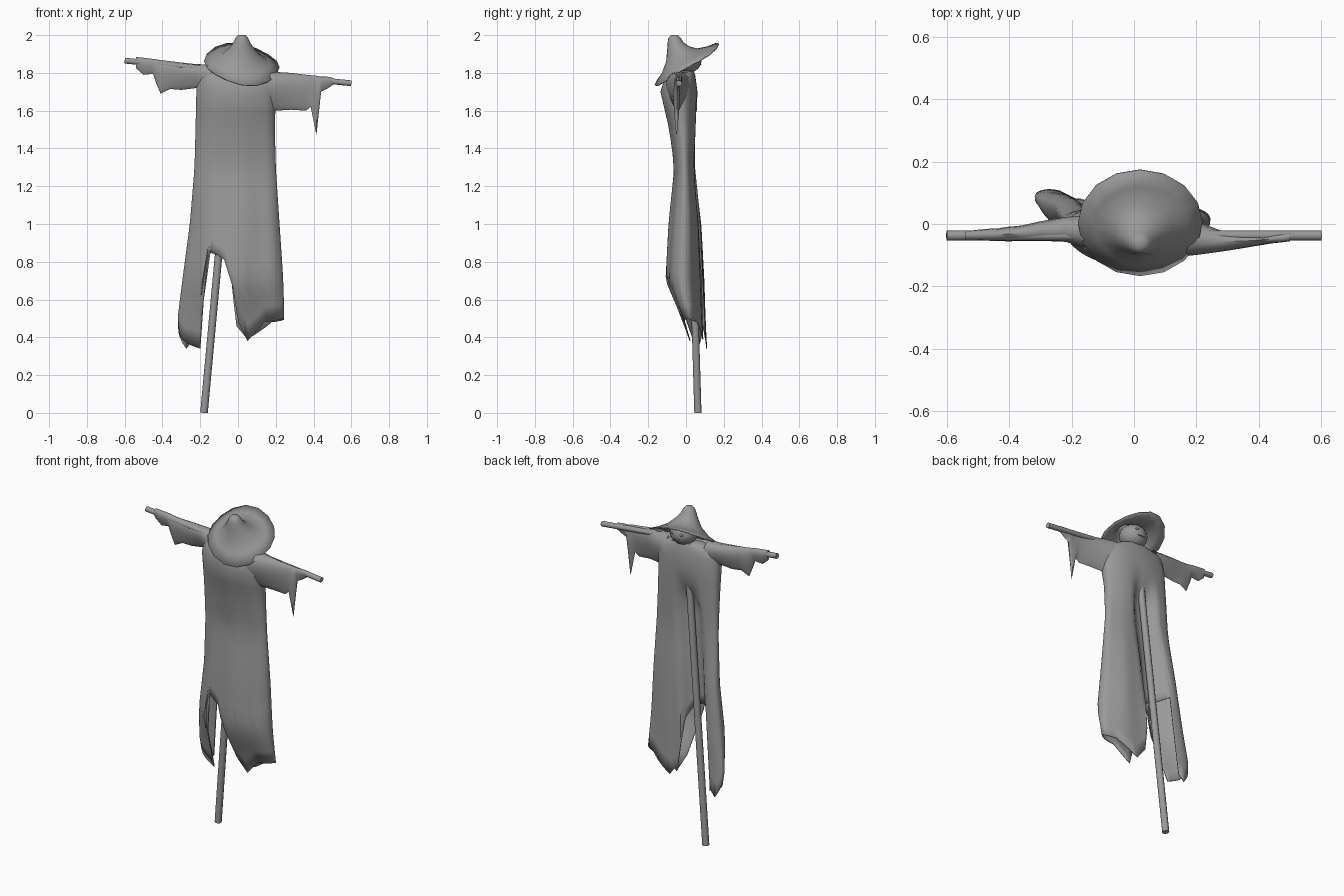
import bpy, bmesh, math
from mathutils import Vector

cube = bpy.data.objects.get("Cube")
if cube:
    bpy.data.objects.remove(cube)

grey = bpy.data.materials.new("plain grey")
grey.use_nodes = True
COLOUR = (0.32, 0.32, 0.32, 1)
grey.diffuse_color = COLOUR
grey.node_tree.nodes["Principled BSDF"].inputs["Base Color"].default_value = COLOUR


def finish(name, bm, angle=40, thickness=0):
    bmesh.ops.recalc_face_normals(bm, faces=bm.faces)
    mesh = bpy.data.meshes.new(name)
    bm.to_mesh(mesh)
    bm.free()
    mesh.materials.append(grey)
    ob = bpy.data.objects.new(name, mesh)
    bpy.context.collection.objects.link(ob)
    bpy.ops.object.select_all(action='DESELECT')
    ob.select_set(True)
    bpy.context.view_layer.objects.active = ob
    bpy.ops.object.shade_smooth_by_angle(angle=math.radians(angle))
    if thickness:
        mod = ob.modifiers.new("cloth thickness", 'SOLIDIFY')
        mod.thickness = thickness
        mod.offset = -1


def loft(name, rings, cap_start=False, cap_end=False, **kw):
    """Skin closed rings of points one after another."""
    bm = bmesh.new()
    rows = [[bm.verts.new(p) for p in ring] for ring in rings]
    n = len(rows[0])
    for a, b in zip(rows, rows[1:]):
        for i in range(n):
            j = (i + 1) % n
            bm.faces.new((a[i], a[j], b[j], b[i]))
    if cap_start:
        bm.faces.new(rows[0])
    if cap_end:
        bm.faces.new(rows[-1])
    finish(name, bm, **kw)


def pole(name, start, end, radius, sides=10):
    turn = (end - start).to_track_quat('Z', 'Y')
    angles = [2 * math.pi * i / sides for i in range(sides)]
    circle = [turn @ Vector((radius * math.cos(a), radius * math.sin(a), 0)) for a in angles]
    loft(name, [[p + c for c in circle] for p in (start, end)], True, True)


def sample(table, key):
    """Linear lookup in a table sorted by its first column."""
    if key <= table[0][0]:
        return table[0][1:]
    for lo, hi in zip(table, table[1:]):
        if key <= hi[0]:
            f = (key - lo[0]) / (hi[0] - lo[0])
            return [a + f * (b - a) for a, b in zip(lo[1:], hi[1:])]
    return table[-1][1:]


# Wooden frame
POST_FOOT, POST_TOP = Vector((-0.18, 0.063, 0)), Vector((-0.03, 0.015, 1.62))
pole("post", POST_FOOT, POST_TOP, 0.02)
pole("crossbar", Vector((-0.6, -0.037, 1.865)), Vector((0.6, -0.037, 1.745)), 0.016)

# Robe: height, right x, left x, front y, back y, backward sweep of right and left sides
SECTIONS = [
    (0.34, -0.31, 0.24, 0.035, 0.10, 0.035, -0.03),
    (0.5, -0.32, 0.245, -0.02, 0.09, 0.05, -0.02),
    (0.7, -0.295, 0.24, -0.105, 0.085, 0.07, -0.01),
    (1.0, -0.255, 0.22, -0.09, 0.07, 0.06, 0.0),
    (1.3, -0.23, 0.20, -0.06, 0.045, 0.025, 0.0),
    (1.5, -0.225, 0.195, -0.088, 0.055, 0.02, 0.0),
    (1.7, -0.22, 0.20, -0.135, 0.06, 0.02, 0.0),
    (1.78, -0.20, 0.19, -0.11, 0.05, 0.01, 0.0),
    (1.815, -0.10, 0.11, -0.07, 0.04, 0.0, 0.0),
]
# Ragged hem: angle from the front, height
HEM = [(-29, 0.86), (-11, 0.81), (0, 0.67), (8, 0.48), (18, 0.38), (39, 0.48), (80, 0.5),
       (130, 0.48), (162, 0.39), (174, 0.46), (183, 0.75), (190, 0.82), (223, 0.87),
       (227, 0.38), (240, 0.34), (270, 0.44), (300, 0.37), (323, 0.34), (331, 0.86)]


def robe_point(degrees, z):
    x0, x1, y0, y1, right_sweep, left_sweep = sample(SECTIONS, z)
    a = math.radians(degrees)
    s, c = math.sin(a), math.cos(a)
    depth = math.copysign(abs(c) ** 0.9, c)
    fold = 1 + 0.05 * math.sin(8 * a) * min(1, (1.8 - z) * 1.5)
    x = (x0 + x1) / 2 + (x1 - x0) / 2 * s
    y = (y0 + y1) / 2 - (y1 - y0) / 2 * depth * fold
    y += s * s * (right_sweep if s < 0 else left_sweep)
    # The back is pressed into a groove that leaves the post outside
    if c < 0:
        post = POST_FOOT.lerp(POST_TOP, z / POST_TOP.z)
        groove = max(0, min(1, 1.6 - 1.6 * abs(x - post.x) / 0.09))
        groove *= max(0, min(1, (1.6 - z) * 6))
        y += groove * min(0, post.y - 0.028 - y)
    return Vector((x, y, z - 0.1 * x * max(0, min(1, (z - 1.5) * 4))))


columns = []
for lo, hi in zip(HEM, HEM[1:]):
    steps = max(1, round((hi[0] - lo[0]) / 5))
    for k in range(steps):
        f = k / steps
        columns.append((lo[0] + f * (hi[0] - lo[0]), lo[1] + f * (hi[1] - lo[1])))
NECK = [1.815, 1.8, 1.78, 1.74, 1.7, 1.6]
rings = [[robe_point(d, z) for d, hem in columns] for z in NECK]
ROWS = 14
for r in range(1, ROWS + 1):
    rings.append([robe_point(d, 1.6 + (hem - 1.6) * r / ROWS) for d, hem in columns])
loft("robe", rings, cap_start=True, angle=50, thickness=0.005)


# Sleeves: x, top z, bottom z, front y, back y
def sleeve(name, stations, sides=16):
    rings = []
    for x, top, bottom, front, back in stations:
        ring = []
        for i in range(sides):
            a = 2 * math.pi * i / sides
            width = 0.65 + 0.35 * math.cos(a)
            y = (front + back) / 2 + (back - front) / 2 * math.sin(a) * width * 1.15
            ring.append((x, y, (top + bottom) / 2 + (top - bottom) / 2 * math.cos(a)))
        rings.append(ring)
    loft(name, rings, angle=50)


sleeve("right_sleeve", [
    (-0.14, 1.845, 1.66, -0.09, 0.04), (-0.22, 1.846, 1.72, -0.065, 0.03),
    (-0.30, 1.855, 1.71, -0.06, 0.015), (-0.36, 1.862, 1.715, -0.06, 0.0),
    (-0.41, 1.868, 1.69, -0.06, -0.005), (-0.435, 1.872, 1.75, -0.058, -0.01),
    (-0.45, 1.874, 1.795, -0.058, -0.01), (-0.50, 1.88, 1.79, -0.056, -0.015),
    (-0.54, 1.884, 1.825, -0.054, -0.02)])
sleeve("left_sleeve", [
    (0.13, 1.81, 1.58, -0.12, 0.04), (0.20, 1.805, 1.60, -0.11, 0.02),
    (0.28, 1.80, 1.605, -0.095, -0.015), (0.36, 1.79, 1.60, -0.08, -0.028),
    (0.385, 1.788, 1.62, -0.075, -0.03), (0.415, 1.785, 1.47, -0.07, -0.03),
    (0.44, 1.78, 1.70, -0.065, -0.03), (0.47, 1.78, 1.715, -0.062, -0.028),
    (0.50, 1.775, 1.735, -0.058, -0.025)])


# Head, and the face turned to the back
def ball(name, centre, size, segments=20):
    bm = bmesh.new()
    bmesh.ops.create_uvsphere(bm, u_segments=segments, v_segments=segments // 2, radius=1)
    bmesh.ops.scale(bm, vec=size, verts=bm.verts)
    bmesh.ops.translate(bm, vec=centre, verts=bm.verts)
    finish(name, bm)


ball("head", (0.01, 0.005, 1.868), (0.082, 0.078, 0.07))
for side, label in ((-1, "right"), (1, "left")):
    ball(label + "_eye", (0.01 + side * 0.028, 0.074, 1.881), (0.012, 0.006, 0.007), 10)
ball("mouth", (0.01, 0.076, 1.846), (0.028, 0.005, 0.004), 10)

# Hat: centre y, radius x, radius y, height, forward tilt
HAT = [
    (0.003, 0.20, 0.17, 1.846, 0.62),
    (-0.005, 0.15, 0.125, 1.866, 0.55),
    (-0.02, 0.10, 0.085, 1.895, 0.38),
    (-0.04, 0.066, 0.06, 1.93, 0.15),
    (-0.055, 0.045, 0.042, 1.96, 0.0),
    (-0.06, 0.033, 0.033, 1.985, 0.0),
    (-0.06, 0.018, 0.018, 2.0, 0.0),
]
SIDES = 16
hat_rings = []
for cy, rx, ry, z, tilt in HAT:
    ring = []
    for i in range(SIDES):
        a = 2 * math.pi * i / SIDES
        dx, dy = rx * math.cos(a), ry * math.sin(a)
        wave = 0.06 * tilt * rx * math.sin(3 * a + 2.2)
        ring.append((0.02 + dx, cy + dy, z + tilt * dy - 0.18 * tilt * dx + wave))
    hat_rings.append(ring)
loft("hat", hat_rings, cap_end=True, angle=60, thickness=0.006)
